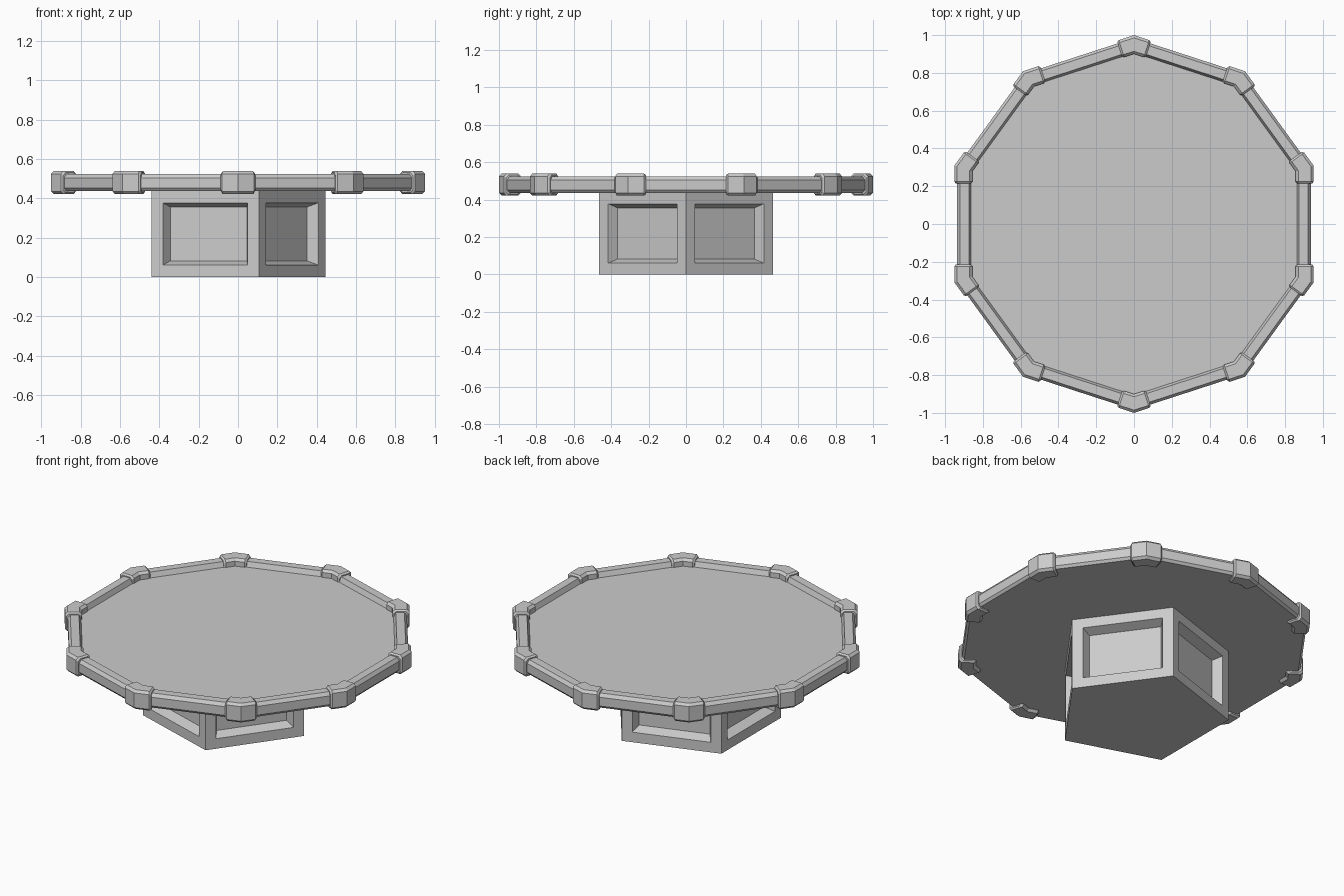
import bpy, bmesh, math
from mathutils import Vector, Matrix

cube = bpy.data.objects.get("Cube")
if cube:
    bpy.data.objects.remove(cube, do_unlink=True)

grey = bpy.data.materials.new("stone_grey")
grey.use_nodes = True
colour = (0.6, 0.6, 0.6, 1)
grey.diffuse_color = colour
grey.node_tree.nodes["Principled BSDF"].inputs["Base Color"].default_value = colour

SIDES = 10
HALF = math.pi / SIDES


def finish(bm, name):
    bmesh.ops.recalc_face_normals(bm, faces=bm.faces)
    mesh = bpy.data.meshes.new(name)
    bm.to_mesh(mesh)
    bm.free()
    mesh.materials.append(grey)
    obj = bpy.data.objects.new(name, mesh)
    bpy.context.collection.objects.link(obj)
    return obj


def bridge(bm, a, b, closed=True):
    """Quads between two rows of vertices."""
    n = len(a)
    for i in range(n if closed else n - 1):
        j = (i + 1) % n
        bm.faces.new((a[i], a[j], b[j], b[i]))


def ring(bm, apothem, z):
    r = apothem / math.cos(HALF)
    return [bm.verts.new((r * math.sin(2 * HALF * i), r * math.cos(2 * HALF * i), z))
            for i in range(SIDES)]


# Ten-sided table top with a raised, chamfered rim
bm = bmesh.new()
profile = [(0.924, 0.437), (0.936, 0.452), (0.936, 0.505), (0.922, 0.525),
           (0.874, 0.525), (0.862, 0.495)]
rows = [ring(bm, r, z) for r, z in profile]
for a, b in zip(rows, rows[1:]):
    bridge(bm, a, b)
bm.faces.new(rows[0])
bm.faces.new(rows[-1])
finish(bm, "table_top")


# Clamp wrapped around each corner of the rim
def clamp_section(shrink):
    inner, outer = 0.856 + shrink, 0.951 - shrink
    low, high, c = 0.422 + shrink, 0.539 - shrink, 0.014
    return [(inner + c, low), (outer - c, low), (outer, low + c), (outer, high - c),
            (outer - c, high), (inner + c, high), (inner, high - c), (inner, low + c)]


def clamp_row(bm, side, t, shrink):
    """Section on the edge left (-1) or right (1) of the corner, or on the mitre (0)."""
    row = []
    for r, z in clamp_section(shrink):
        if side == 0:
            p = Vector((0, r / math.cos(HALF), z))
        else:
            a = side * HALF
            normal = Vector((math.sin(a), math.cos(a), 0))
            tangent = Vector((-math.cos(a), math.sin(a), 0)) * side
            p = normal * r + tangent * t + Vector((0, 0, z))
        row.append(bm.verts.new(p))
    return row


for i in range(SIDES):
    bm = bmesh.new()
    rows = [clamp_row(bm, s, t, k) for s, t, k in
            [(-1, 0.214, 0.008), (-1, 0.224, 0), (0, 0, 0), (1, 0.224, 0), (1, 0.214, 0.008)]]
    for a, b in zip(rows, rows[1:]):
        bridge(bm, a, b)
    bm.faces.new(rows[0])
    bm.faces.new(rows[-1])
    bm.transform(Matrix.Rotation(2 * HALF * i, 4, "Z"))
    finish(bm, f"corner_clamp_{i + 1}")

# Five-sided pedestal with a sunken panel on each side
bm = bmesh.new()
rows = [[bm.verts.new((0.489 * math.cos(math.tau * i / 5) - 0.044,
                       0.489 * math.sin(math.tau * i / 5), z)) for i in range(5)]
        for z in (0, 0.439)]
bridge(bm, *rows)
for row in rows:
    bm.faces.new(row)
bmesh.ops.recalc_face_normals(bm, faces=bm.faces)
panels = [f for f in bm.faces if abs(f.normal.z) < 0.5]
bmesh.ops.inset_individual(bm, faces=panels, thickness=0.061, use_even_offset=True)
bmesh.ops.inset_individual(bm, faces=panels, thickness=0.022, depth=-0.056,
                           use_even_offset=True)
finish(bm, "pedestal")
